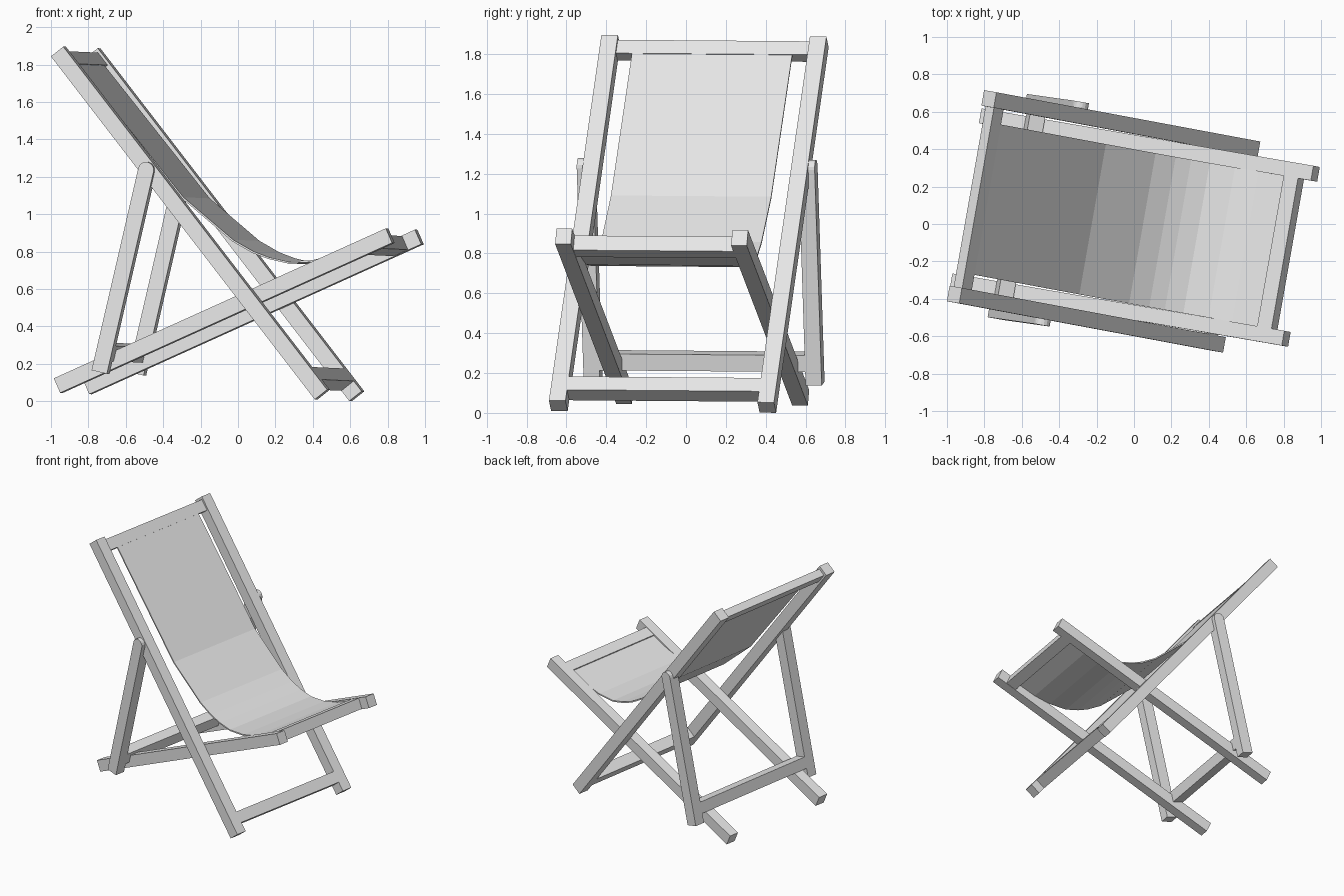
import bpy, bmesh, math
from mathutils import Matrix, Vector

cube = bpy.data.objects.get("Cube")
if cube:
    bpy.data.objects.remove(cube, do_unlink=True)

# One pale grey for wood and cloth
grey = bpy.data.materials.new("pale grey")
grey.use_nodes = True
grey.diffuse_color = (0.8, 0.8, 0.8, 1)
grey.node_tree.nodes["Principled BSDF"].inputs["Base Color"].default_value = (0.8, 0.8, 0.8, 1)

# The chair stands turned on its spot and leans very slightly
PLACE = (Matrix.Translation((0, 0, -0.006)) @ Matrix.Rotation(math.radians(-10), 4, 'Z')
         @ Matrix.Rotation(math.radians(-0.45), 4, 'X'))
W = 0.085                                   # timber width
MID = -0.022                                # centre plane between the sides


def extrude_profile(name, points, y0, y1, closed=True):
    """Sweep a side profile (x, z) across the chair from y0 to y1."""
    bm = bmesh.new()
    near = [bm.verts.new((x, y0, z)) for x, z in points]
    far = [bm.verts.new((x, y1, z)) for x, z in points]
    n = len(points)
    for i in range(n if closed else n - 1):
        j = (i + 1) % n
        bm.faces.new((near[i], near[j], far[j], far[i]))
    if closed:
        bm.faces.new(near)
        bm.faces.new(far)
    bmesh.ops.recalc_face_normals(bm, faces=bm.faces)
    mesh = bpy.data.meshes.new(name)
    bm.to_mesh(mesh)
    bm.free()
    mesh.transform(PLACE)
    mesh.materials.append(grey)
    obj = bpy.data.objects.new(name, mesh)
    bpy.context.collection.objects.link(obj)
    return obj


def beam(name, a, b, y0, y1, width=W, rounded=False):
    """Straight timber from a to b in side profile, optionally with a round end at b."""
    a, b = Vector(a), Vector(b)
    d = (b - a).normalized()
    side = Vector((-d.y, d.x)) * width / 2
    pts = [a + side, a - side]
    if rounded:
        for i in range(9):
            t = math.pi * i / 8
            pts.append(b - side * math.cos(t) + d * math.sin(t) * width / 2)
    else:
        pts += [b - side, b + side]
    return extrude_profile(name, [tuple(p) for p in pts], y0, y1)


def pair(name, a, b, inner, outer, **kw):
    """Matching timbers on both sides of the centre plane."""
    beam("left_" + name, a, b, MID + inner, MID + outer, **kw)
    beam("right_" + name, a, b, MID - outer, MID - inner, **kw)


def crossbar(name, a, b, offset, half_span, width=W):
    """Bar between two rails, its centre set back from a along the rail towards b."""
    a, b = Vector(a), Vector(b)
    d = (b - a).normalized()
    c = a + d * offset
    beam(name, c - d * W / 2, c + d * W / 2, MID - half_span, MID + half_span, width)


# Back frame
back_top, back_foot = (-0.88, 1.871), (0.555, 0.037)
pair("back_rail", back_top, back_foot, 0.489, 0.573)
crossbar("back_top_bar", back_top, back_foot, 0.062, 0.489, 0.058)
crossbar("back_foot_bar", back_foot, back_top, 0.112, 0.489)

# Seat frame
seat_front, seat_rear = (0.908, 0.8875), (-0.893, 0.0855)
pair("seat_rail", seat_front, seat_rear, 0.408, 0.488)
crossbar("seat_front_bar", seat_front, seat_rear, 0.12, 0.408, 0.08)

# Rear prop with rounded tops
prop_foot, prop_top = (-0.643, 0.157), (-0.391, 1.238)
pair("prop_leg", prop_foot, prop_top, 0.524, 0.606, rounded=True)
crossbar("prop_bar", prop_foot, prop_top, 0.112, 0.524)

# Cloth sling hanging from the top bar to the front bar
sling = [(-0.81, 1.815), (-0.5, 1.43), (-0.226, 1.09), (0.045, 0.862), (0.155, 0.80),
         (0.24, 0.768), (0.342, 0.745), (0.48, 0.752), (0.61, 0.785), (0.77, 0.853)]
cloth = extrude_profile("cloth_sling", sling, MID - 0.408, MID + 0.408, closed=False)
thick = cloth.modifiers.new("thickness", 'SOLIDIFY')
thick.thickness = 0.01
thick.offset = 0
